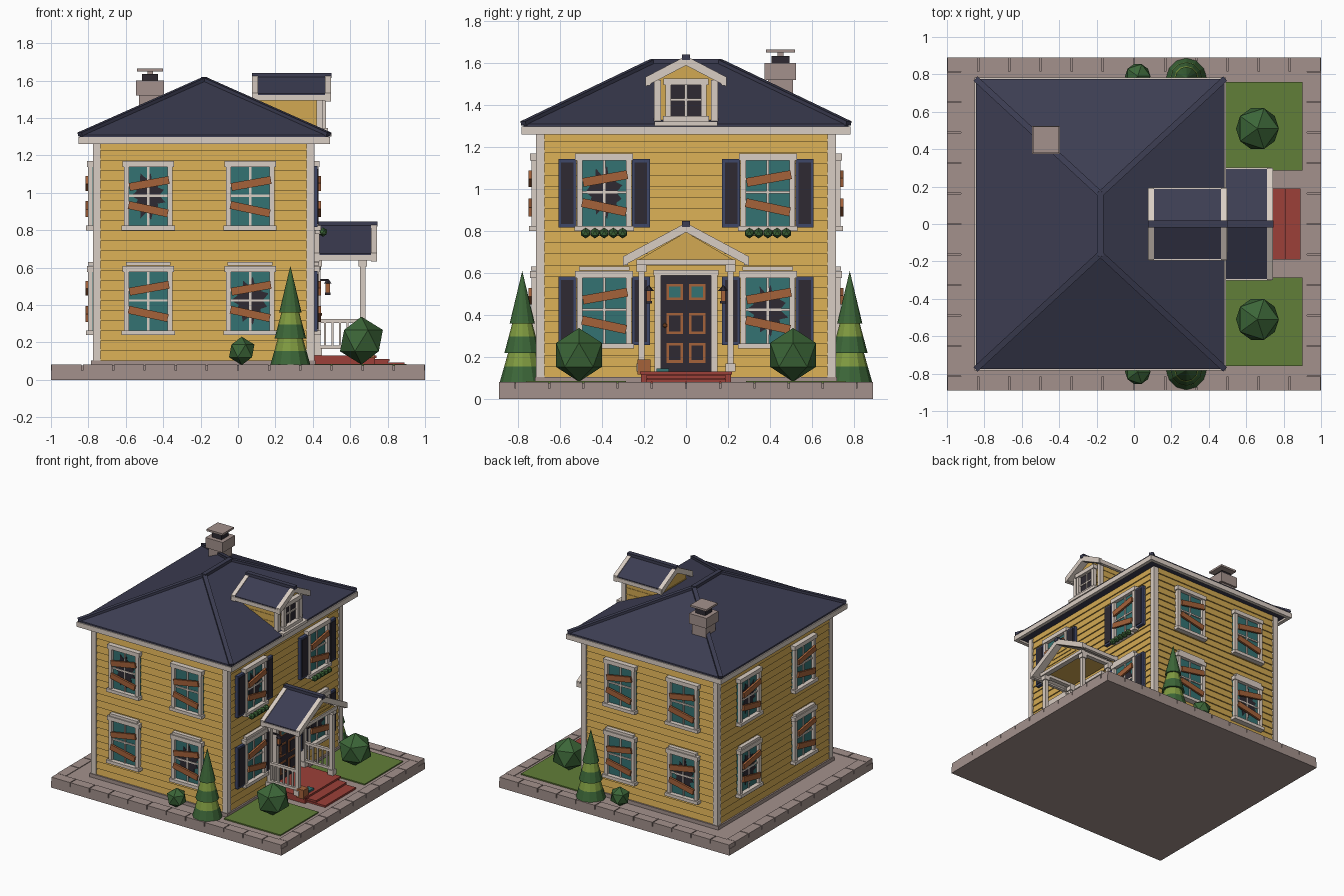
import bpy, bmesh, random
from math import radians, pi, cos, sin
from mathutils import Matrix, Vector

if "Cube" in bpy.data.objects:
    bpy.data.objects.remove(bpy.data.objects["Cube"])

random.seed(4)
parts = {}
I = Matrix.Identity(4)
T = Matrix.Translation
COL = dict(wall='D2A952', roof='3C3D52', trim='D9CDC3', stone='A3918C', teal='347272', wood='A5623A',
           dark='2E2A32', navy='3F4768', brick='9C4038', lawn='617E38', leaf='3C6638', lime='7F9A40')

def bm_of(part, col):
    return parts.setdefault((part, col), bmesh.new()) if (part, col) not in parts else parts[(part, col)]

def box(part, col, c, s, M=I, tilt=0):
    bmesh.ops.create_cube(bm_of(part, col), size=1, matrix=M @ T(c) @ Matrix.Rotation(radians(tilt), 4, 'Y')
                          @ Matrix.Diagonal((*s, 1)))

def span(part, col, x, y, z, M=I):
    a = (x, y, z)
    box(part, col, [(p + q) / 2 for p, q in a], [abs(q - p) for p, q in a], M)

def beam(part, col, p, q, w, h):
    p, q = Vector(p), Vector(q)
    R = (q - p).to_track_quat('Y', 'Z').to_matrix().to_4x4()
    bmesh.ops.create_cube(bm_of(part, col), size=1, matrix=T((p + q) / 2) @ R
                          @ Matrix.Diagonal((w, (q - p).length, h, 1)))

def prism(part, col, pts, d0, d1, M=I):
    bm = bm_of(part, col)
    a, b = [[bm.verts.new(M @ Vector((u, d, v))) for u, v in pts] for d in (d0, d1)]
    bm.faces.new(a)
    bm.faces.new(b[::-1])
    for i in range(len(pts)):
        j = (i + 1) % len(pts)
        bm.faces.new((a[i], b[i], b[j], a[j]))

def cone(part, col, c, r1, r2, h, n):
    bmesh.ops.create_cone(bm_of(part, col), cap_ends=True, segments=n, radius1=r1, radius2=r2, depth=h,
                          matrix=T((c[0], c[1], c[2] + h / 2)))

def ball(part, col, c, r):
    bmesh.ops.create_icosphere(bm_of(part, col), subdivisions=1, radius=r, matrix=T(c))

# Wall frames: local x runs along the wall, local -y points outward
X0, X1, Y = -0.765, 0.395, 0.70
def frame(deg, x, y):
    return T((x, y, 0)) @ Matrix.Rotation(radians(deg), 4, 'Z')
FRONT, RIGHT = frame(0, 0, -Y - .008), frame(90, X1 + .008, 0)
BACK, LEFT = frame(180, 0, Y + .008), frame(-90, X0 - .008, 0)
EAST = frame(90, 0, 0)

# Plinth with kerb stones
span('base_slab', 'stone', (-1, 1), (-.89, .89), (0, .05))
span('paving', 'stone', (-.925, .925), (-.815, .815), (.05, .077))
for s in (-1, 1):
    for i in range(12):
        box('kerb_stones', 'stone', (-1 + (i + .5) / 6, s * .8525, .066), (.16, .075, .032))
    for i in range(10):
        box('kerb_stones', 'stone', (s * .9625, -.815 + (i + .5) * .163, .066), (.075, .157, .032))
    span('lawns', 'lawn', (.41, .9), (s * .285, s * .76), (.07, .086))

# Lapped siding as one zigzag skin
span('foundation', 'stone', (X0 - .02, X1 + .02), (-Y - .02, Y + .02), (.07, .105))
bm = bm_of('siding', 'wall')
N, prev = 22, None
for i in range(N):
    for z, o in ((.10 + i * 1.18 / N, .009), (.10 + (i + 1) * 1.18 / N, 0)):
        ring = [bm.verts.new(p) for p in ((X0 - o, -Y - o, z), (X1 + o, -Y - o, z), (X1 + o, Y + o, z), (X0 - o, Y + o, z))]
        if prev:
            for k in range(4):
                bm.faces.new((prev[k], prev[(k + 1) % 4], ring[(k + 1) % 4], ring[k]))
        prev = ring
for x in (X0 + .01, X1 - .007):
    for s in (-1, 1):
        box('corner_boards', 'trim', (x, s * (Y - .006), .685), (.042, .042, 1.16))

# Hipped roof, fascia and ridge caps
ex0, ex1, ey, cx = -.845, .485, .775, -.18
bm = bm_of('main_roof', 'roof')
lo, hi = [[bm.verts.new((x, y, z)) for x, y in ((ex0, -ey), (ex1, -ey), (ex1, ey), (ex0, ey))] for z in (1.275, 1.31)]
ra, rb = bm.verts.new((cx, -.16, 1.605)), bm.verts.new((cx, .16, 1.605))
for k in range(4):
    bm.faces.new((lo[k], lo[(k + 1) % 4], hi[(k + 1) % 4], hi[k]))
for f in (lo[::-1], (hi[0], hi[1], ra), (hi[1], hi[2], rb, ra), (hi[2], hi[3], rb), (hi[3], hi[0], ra, rb)):
    bm.faces.new(f)
beam('ridge_caps', 'roof', (cx, -.17, 1.607), (cx, .17, 1.607), .034, .026)
for s in (-1, 1):
    for x in (ex0, ex1):
        beam('ridge_caps', 'roof', (x, s * ey, 1.312), (cx, s * .16, 1.607), .032, .022)
    span('fascia', 'trim', (ex0 - .008, ex1 + .008), (s * (ey - .02), s * (ey + .008)), (1.26, 1.298))
for x in (ex0 - .008, ex1 - .02):
    span('fascia', 'trim', (x, x + .028), (-ey, ey), (1.26, 1.298))

# Chimney
for col, w, z0, z1 in (('stone', .12, 1.38, 1.52), ('stone', .15, 1.52, 1.6), ('dark', .085, 1.6, 1.635),
                       ('stone', .03, 1.635, 1.65), ('stone', .14, 1.65, 1.665)):
    box('chimney', col, (-.47, .45, (z0 + z1) / 2), (w, w, z1 - z0))

# Sash windows
def window(M, u, z, hw=.13, hh=.18, broken=False, boards=True, glass='teal'):
    W = M @ T((u, 0, z))
    span('window_glass', glass, (-hw, hw), (.01, -.006), (-hh, hh), W)
    for s in (-1, 1):
        span('window_frames', 'trim', (s * hw, s * (hw - .027)), (.01, -.028), (-hh, hh), W)
    span('window_frames', 'trim', (-hw - .008, hw + .008), (.01, -.034), (hh - .028, hh + .004), W)
    span('window_frames', 'trim', (-hw - .012, hw + .012), (.01, -.04), (-hh - .005, -hh + .02), W)
    box('window_bars', 'trim', (0, -.006, 0), (.012, .016, hh * 2 - .03), W)
    box('window_bars', 'trim', (0, -.006, 0), (hw * 2 - .03, .016, .012), W)
    if broken:
        star = []
        for i in range(22):
            r = random.uniform(.85, 1.05) if i % 2 else random.uniform(.55, .72)
            a = i * pi / 11
            star.append((r * (hw - .03) * cos(a), r * (hh - .05) * sin(a)))
        prism('broken_panes', 'dark', star, -.002, -.010, W)
    if boards:
        box('window_boards', 'wood', (.005, -.034, .065), (.215, .016, .042), W, -10)
        box('window_boards', 'wood', (0, -.034, -.072), (.215, .016, .042), W, 12)

ZU, ZL = .985, .425
for M, us, bad in ((FRONT, (-.48, .065), (0, 3)), (RIGHT, (-.39, .39), (0, 3)),
                   (BACK, (-.065, .48), (3,)), (LEFT, (-.34, .34), (0, 2))):
    for i in range(4):
        window(M, us[i % 2], ZU if i < 2 else ZL, broken=i in bad)
        if i > 1:
            box('window_heads', 'trim', (us[i % 2], -.015, ZL + .196), (.24, .03, .02), M)

# Shutters and planter greens on the entrance side
for s in (-1, 1):
    for z in (ZU, ZL):
        for u in (.565, .215):
            box('shutters', 'navy', (s * u, -.01, z - .005), (.086, .025, .325), RIGHT)
            box('shutter_panels', 'dark', (s * u, -.024, z - .005), (.06, .008, .295), RIGHT)
    box('planters', 'trim', (s * .39, -.03, ZU - .195), (.2, .04, .02), RIGHT)
    for i in range(5):
        ball('planter_greens', 'leaf', (.455, s * .39 + (i - 2) * .044, .79), .025)

# Gabled roof shared by dormer and porch
def gable(name, x0, x1, h, ze, zp):
    def chev(col, part, d, t, a, b, k=0):
        p = [(-h - k, ze - d), (0, zp - d), (h + k, ze - d), (h + k, ze - d - t), (0, zp - d - t), (-h - k, ze - d - t)]
        prism(name + part, col, p, -a, -b, EAST)
    chev('roof', '_roof', 0, .022, x0, x1)
    chev('trim', '_soffit', .022, .014, x0, x1, .004)
    for a in (x0 - .005, x1 - .025):
        chev('trim', '_rake', -.004, .045, a, a + .032, .004)
    for s in (-1, 1):
        span(name + '_eave', 'trim', (x0, x1), (s * (h - .018), s * (h + .006)), (ze - .036, ze - .006))
    span(name + '_ridge', 'roof', (x0 - .004, x1 + .01), (-.018, .018), (zp - .015, zp + .012))

# Dormer
gable('dormer', .08, .49, .188, 1.53, 1.63)
prism('dormer_walls', 'wall', [(-.14, 1.29), (.14, 1.29), (.14, 1.53), (0, 1.6), (-.14, 1.53)], -.1, -.44, EAST)
for i in range(4):
    box('dormer_laps', 'wall', (.27, 0, 1.335 + i * .05), (.346, .287, .008))
for s in (-1, 1):
    span('dormer_corners', 'trim', (.42, .452), (s * .12, s * .152), (1.3, 1.52))
window(frame(90, .442, 0), 0, 1.425, .098, .098, boards=False, glass='dark')
span('dormer_sill', 'trim', (.43, .5), (-.15, .15), (1.3, 1.322))

# Porch roof, gable fill and posts
gable('porch', .41, .735, .295, .675, .835)
prism('porch_gable', 'wall', [(-.23, .66), (.23, .66), (0, .795)], -.41, -.69, EAST)
for i in range(3):
    box('porch_laps', 'wall', (.692, 0, .69 + i * .032), (.008, .32 - i * .11, .006))
box('porch_beam', 'trim', (.68, 0, .652), (.04, .47, .026))
for s in (-1, 1):
    span('porch_beam', 'trim', (.4, .7), (s * .195, s * .23), (.638, .664))
    for x in (.668, .425):
        box('porch_posts', 'trim', (x, s * .212, .385), (.03, .03, .51))
        for z in (.15, .625):
            box('porch_posts', 'trim', (x, s * .212, z), (.046, .046, .04))
    for z in (.175, .315):
        box('porch_rails', 'trim', (.545, s * .212, z), (.24, .022, .02))
    for i in range(5):
        box('porch_rails', 'trim', (.465 + i * .04, s * .212, .245), (.012, .012, .14))
    # wall lanterns
    span('lanterns', 'dark', (.40, .48), (s * .172, s * .182), (.53, .54))
    box('lanterns', 'wood', (.48, s * .177, .49), (.022, .022, .05))
    cone('lanterns', 'dark', (.48, s * .177, .515), .024, .004, .025, 6)
    box('lanterns', 'dark', (.48, s * .177, .46), (.028, .028, .012))

# Panelled front door
box('door', 'dark', (0, -.008, .36), (.25, .03, .46), RIGHT)
for s in (-1, 1):
    span('door_frame', 'trim', (s * .118, s * .15), (.01, -.035), (.12, .6), RIGHT)
    for z, h, col in ((.51, .075, 'teal'), (.36, .1, 'dark'), (.22, .095, 'dark')):
        box('door_panel_rims', 'wood', (s * .054, -.024, z), (.08, .012, h), RIGHT)
        box('door_panels', col, (s * .054, -.027, z), (.056, .012, h - .024), RIGHT)
span('door_frame', 'trim', (-.155, .155), (.01, -.04), (.588, .615), RIGHT)
ball('door_knob', 'wood', (.44, -.1, .35), .012)

# Brick landing and steps
for x1, w, z in ((.74, .22, .13), (.81, .19, .112), (.89, .19, .094)):
    span('brick_steps', 'brick', (.4, x1 - .008), (-w + .006, w - .006), (.07, z - .014))
    span('step_treads', 'brick', (.4, x1), (-w, w), (z - .014, z))
box('crate', 'wood', (.70, -.2, .152), (.06, .06, .07))
box('parcel', 'teal', (.69, -.11, .138), (.05, .06, .016))

# Shrubs and conifers, mirrored on both sides
for s in (-1, 1):
    ball('round_shrubs', 'leaf', (.66, s * .51, .21), .128)
    ball('small_shrubs', 'leaf', (.02, s * .79, .155), .076)
    for z, h, r1, r2 in ((.077, .17, .108, .06), (.22, .17, .085, .04), (.36, .25, .06, 0)):
        f = .45
        rm = r1 + (r2 - r1) * f
        cone('conifers', 'leaf', (.28, s * .78, z), r1, rm, h * f, 12)
        cone('conifers', 'lime' if r2 else 'leaf', (.28, s * .78, z + h * f), rm, r2, h * (1 - f), 12)

# Turn every collected part into an object
mats = {}
for k, hx in COL.items():
    c = [int(hx[i:i + 2], 16) / 255 for i in (0, 2, 4)]
    mats[k] = bpy.data.materials.new(k)
    mats[k].diffuse_color = [((v + .055) / 1.055) ** 2.4 for v in c] + [1]
for (part, col), bm in parts.items():
    bmesh.ops.recalc_face_normals(bm, faces=bm.faces)
    me = bpy.data.meshes.new(part)
    bm.to_mesh(me)
    bm.free()
    me.materials.append(mats[col])
    bpy.context.collection.objects.link(bpy.data.objects.new(part, me))

for m in bpy.data.materials:
    if m.users and not m.is_grease_pencil:
        m.use_nodes = True
        m.node_tree.nodes["Principled BSDF"].inputs["Base Color"].default_value = m.diffuse_color
